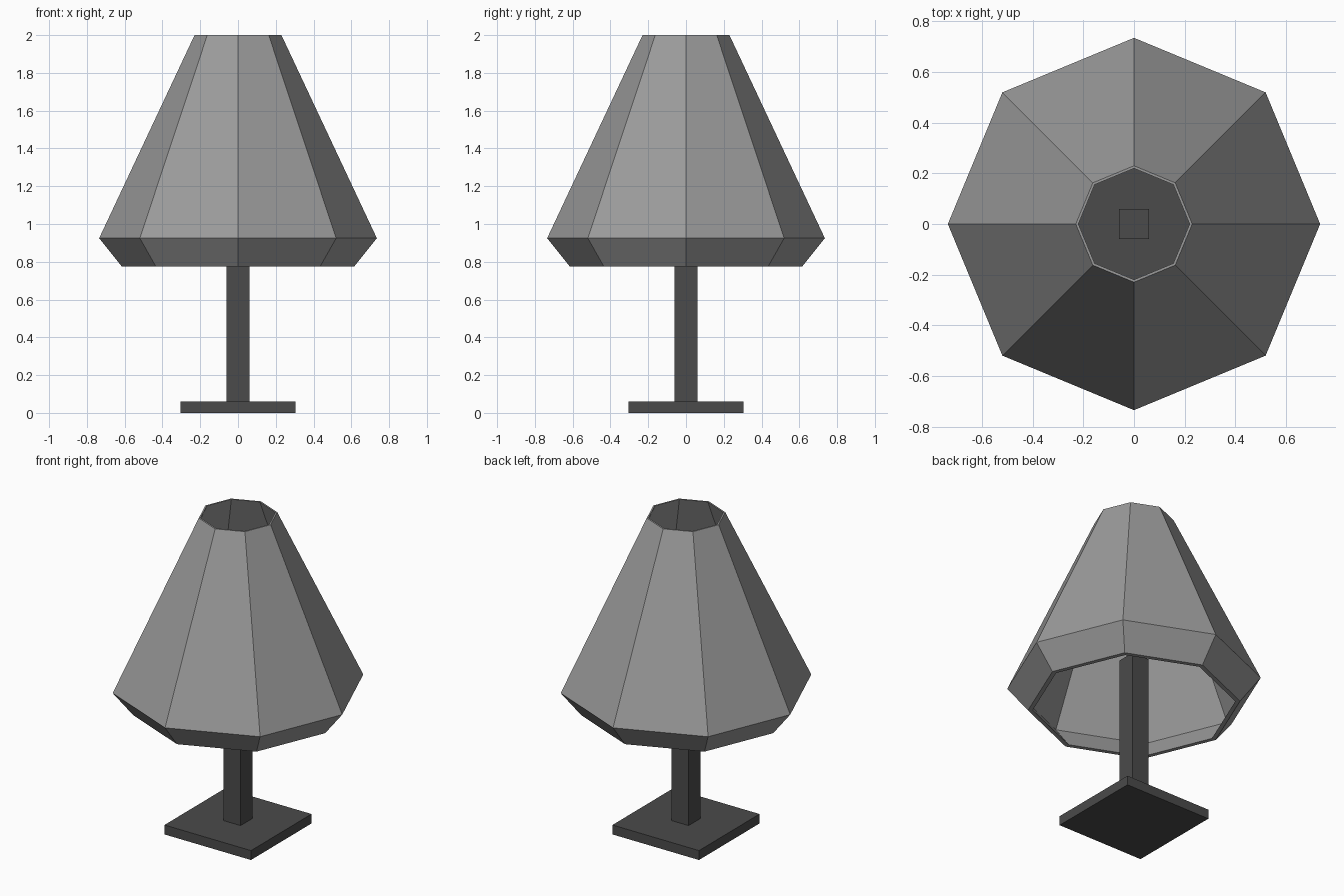
import bpy
import bmesh
from math import cos, sin, pi

default = bpy.data.objects.get("Cube")
if default:
    bpy.data.objects.remove(default, do_unlink=True)


def make_material(name, grey):
    mat = bpy.data.materials.new(name)
    mat.use_nodes = True
    colour = (grey, grey, grey, 1)
    mat.diffuse_color = colour
    mat.node_tree.nodes["Principled BSDF"].inputs["Base Color"].default_value = colour
    return mat


def finish(bm, name, mat):
    bmesh.ops.recalc_face_normals(bm, faces=bm.faces)
    mesh = bpy.data.meshes.new(name)
    bm.to_mesh(mesh)
    bm.free()
    mesh.materials.append(mat)
    obj = bpy.data.objects.new(name, mesh)
    bpy.context.collection.objects.link(obj)
    return obj


def make_block(name, width, bottom, top, mat):
    bm = bmesh.new()
    bmesh.ops.create_cube(bm, size=1)
    bmesh.ops.scale(bm, vec=(width, width, top - bottom), verts=bm.verts)
    bmesh.ops.translate(bm, vec=(0, 0, (top + bottom) / 2), verts=bm.verts)
    return finish(bm, name, mat)


def make_lathe(name, profile, sides, mat):
    """Sweep a closed (radius, height) profile around z."""
    bm = bmesh.new()
    rings = []
    for i in range(sides):
        a = 2 * pi * i / sides
        rings.append([bm.verts.new((r * cos(a), r * sin(a), z)) for r, z in profile])
    n = len(profile)
    for i in range(sides):
        here, following = rings[i], rings[(i + 1) % sides]
        for j in range(n):
            k = (j + 1) % n
            bm.faces.new((here[j], following[j], following[k], here[k]))
    return finish(bm, name, mat)


dark = make_material("dark grey", 0.07)
grey = make_material("shade grey", 0.33)

# Square foot and post
make_block("base", 0.61, 0, 0.06, dark)
make_block("post", 0.12, 0.06, 1.08, dark)

# Thin hollow eight-sided shade with flat rims
outer = [(0.615, 0.775), (0.735, 0.925), (0.23, 2.0)]
inner = [(r * 0.955, z) for r, z in reversed(outer)]
make_lathe("lampshade", outer + inner, 8, grey)
